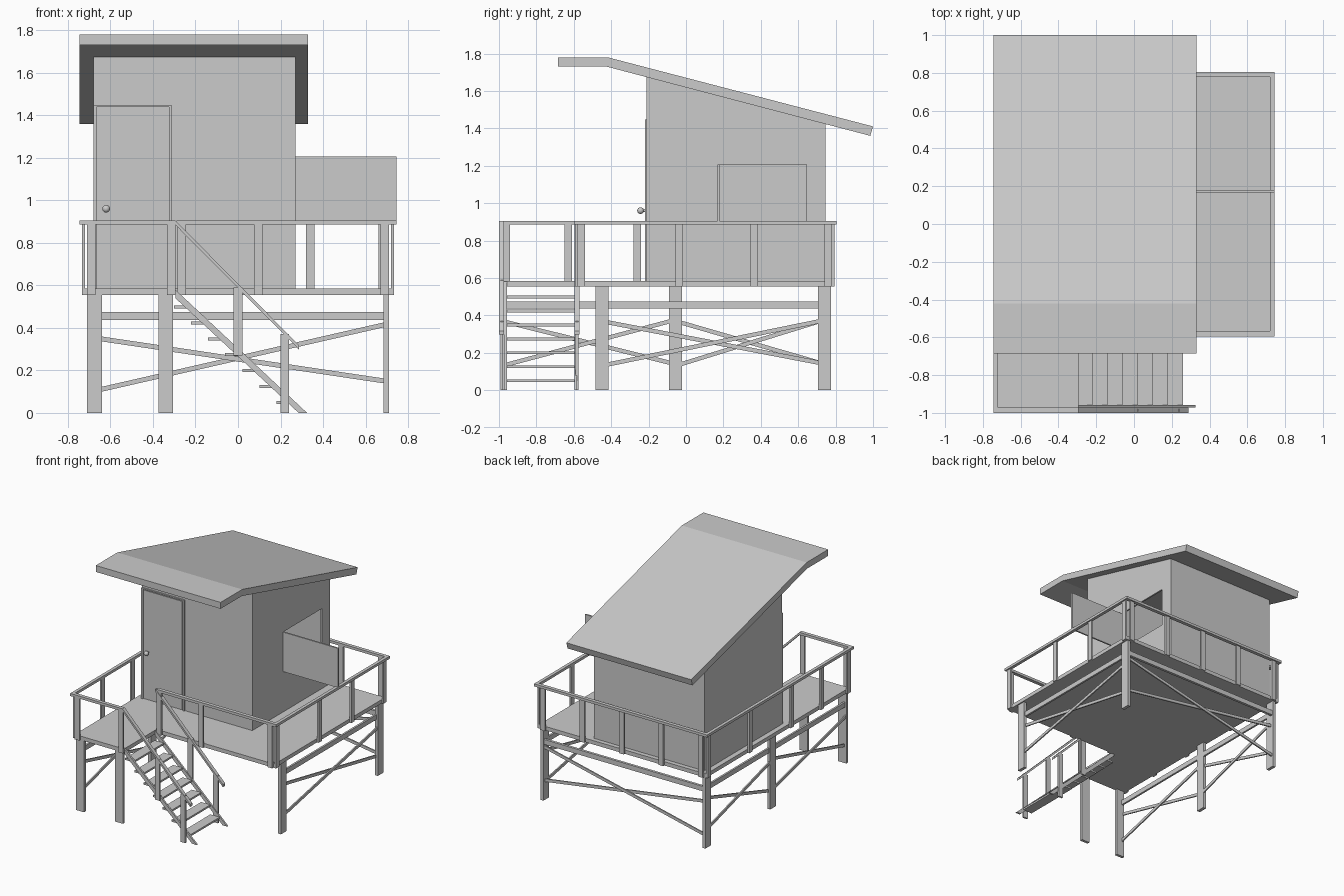
import bpy, bmesh
from mathutils import Vector

if "Cube" in bpy.data.objects:
    bpy.data.objects.remove(bpy.data.objects["Cube"], do_unlink=True)

grey = bpy.data.materials.new("plain grey")
grey.use_nodes = True
GREY = (0.6, 0.6, 0.6, 1)
grey.diffuse_color = GREY
grey.node_tree.nodes["Principled BSDF"].inputs["Base Color"].default_value = GREY


def finish(name, bm):
    bmesh.ops.recalc_face_normals(bm, faces=bm.faces)
    mesh = bpy.data.meshes.new(name)
    bm.to_mesh(mesh)
    bm.free()
    mesh.materials.append(grey)
    obj = bpy.data.objects.new(name, mesh)
    bpy.context.collection.objects.link(obj)
    return obj


def prism(name, axis, lo, hi, points):
    """Extrude a profile along x (points are y, z) or along y (points are x, z)."""
    bm = bmesh.new()
    put = (lambda p: (lo, p[0], p[1])) if axis == "x" else (lambda p: (p[0], lo, p[1]))
    face = bm.faces.new([bm.verts.new(put(p)) for p in points])
    move = Vector((hi - lo, 0, 0)) if axis == "x" else Vector((0, hi - lo, 0))
    out = bmesh.ops.extrude_face_region(bm, geom=[face])["geom"]
    bmesh.ops.translate(bm, vec=move, verts=[v for v in out if isinstance(v, bmesh.types.BMVert)])
    return finish(name, bm)


def box(name, x0, x1, y0, y1, z0, z1):
    return prism(name, "y", y0, y1, [(x0, z0), (x1, z0), (x1, z1), (x0, z1)])


def bar(name, axis, lo, hi, a, b, height):
    """Sloping board with upright ends, running from a to b."""
    h = height / 2
    return prism(name, axis, lo, hi, [(a[0], a[1] - h), (b[0], b[1] - h),
                                      (b[0], b[1] + h), (a[0], a[1] + h)])


def cut(obj, cutter):
    mod = obj.modifiers.new("cut", "BOOLEAN")
    mod.operation = "DIFFERENCE"
    mod.solver = "EXACT"
    mod.object = cutter
    with bpy.context.temp_override(object=obj, active_object=obj, selected_objects=[obj]):
        bpy.ops.object.modifier_apply(modifier=mod.name)
    bpy.data.objects.remove(cutter, do_unlink=True)


# Key levels and edges
DECK0, DECK = 0.555, 0.585
RAIL0, RAIL = 0.885, 0.905
EDGE, FRONT, BACK, LANDING, STAIR = 0.72, -0.58, 0.78, -0.98, -0.295

# Deck with the landing
box("deck", -EDGE, EDGE, FRONT, BACK, DECK0, DECK)
box("landing", -EDGE, STAIR, LANDING, FRONT, DECK0, DECK)


# Hollow cabin with a side hatch
def under_roof(y):
    return 1.73 - 0.2624 * (y + 0.425)


def cabin_profile(y0, y1, z0, drop):
    return [(y0, z0), (y1, z0), (y1, under_roof(y1) - drop), (y0, under_roof(y0) - drop)]


cabin = prism("cabin", "x", -0.68, 0.27, cabin_profile(-0.21, 0.745, DECK, 0))
cut(cabin, prism("room_cutter", "x", -0.668, 0.258, cabin_profile(-0.198, 0.733, 0.6, 0.012)))
cut(cabin, box("hatch_cutter", 0.2, 0.3, 0.18, 0.645, 0.905, 1.207))
box("open_shutter", 0.27, 0.745, 0.168, 0.18, 0.9, 1.207)

# Roof slab with a flat front canopy
prism("roof", "x", -0.745, 0.33, [(-0.685, 1.73), (-0.425, 1.73), (0.985, 1.36),
                                  (1.0, 1.41), (-0.42, 1.78), (-0.685, 1.78)])

# Door, frame and knob
box("door", -0.66, -0.33, -0.215, -0.205, 0.595, 1.432)
for side, x in (("left", -0.324), ("right", -0.68)):
    box(f"door_frame_{side}", x, x + 0.014, -0.219, -0.205, DECK, 1.447)
box("door_frame_top", -0.666, -0.324, -0.219, -0.205, 1.438, 1.447)
for name, radius, y in (("door_knob", 0.018, -0.243), ("knob_stem", 0.008, -0.222)):
    bm = bmesh.new()
    bmesh.ops.create_uvsphere(bm, u_segments=16, v_segments=10, radius=radius)
    bmesh.ops.translate(bm, vec=(-0.62, y, 0.96), verts=bm.verts)
    for f in bm.faces:
        f.smooth = True
    finish(name, bm)

# Flat top rails
box("rail_left", -0.745, -EDGE, -1.0, 0.805, RAIL0, RAIL)
box("rail_right", EDGE, 0.745, -0.595, 0.805, RAIL0, RAIL)
box("rail_back", -EDGE, EDGE, 0.777, 0.805, RAIL0, RAIL)
box("rail_front", -0.29, EDGE, -0.595, -0.567, RAIL0, RAIL)
box("rail_landing", -EDGE, STAIR, -1.0, -0.972, RAIL0, RAIL)

# Rail posts fixed to the deck edges
W, T = 0.02, 0.014


def post_x(name, x, y, z0=DECK0, z1=RAIL0):
    box(name, x - W, x + W, y, y + T, z0, z1)


def post_y(name, x, y):
    box(name, x, x + T, y - W, y + W, DECK0, RAIL0)


for x in (-0.68, -0.34, 0, 0.34, 0.68):
    post_x("back_post", x, BACK)
for x in (-0.265, 0.095, 0.69):
    post_x("front_post", x, FRONT - T)
for x in (-0.69, -0.315):
    post_x("landing_post", x, LANDING - T)
for y in (-0.56, -0.035, 0.365, 0.76):
    post_y("right_post", EDGE, y)
for y in (-0.96, -0.63, -0.26, 0.25, 0.76):
    post_y("left_post", -EDGE - T, y)

# Legs
for y in (-0.45, 0.74):
    box("right_leg", 0.685, 0.71, y - 0.035, y + 0.035, 0, DECK0)
for y in (-0.057, 0.74):
    box("left_leg", -0.71, -0.685, y - 0.035, y + 0.035, 0, DECK0)
for x in (-0.675, -0.34):
    box("landing_leg", x - 0.035, x + 0.035, -0.98, -0.958, 0, DECK0)

# Level beams under the deck
BEAM0, BEAM1 = 0.437, 0.475
box("beam_back", -0.69, 0.69, 0.75, 0.77, BEAM0, BEAM1)
box("beam_left", -0.7, -0.685, -0.96, 0.75, BEAM0, BEAM1)
box("beam_right", 0.685, 0.7, -0.45, 0.75, BEAM0, BEAM1)


# Crossed braces
def cross(name, axis, at, a, b, first, second):
    bar(name + "_falling", axis, at, at + 0.01, (a, first[0]), (b, first[1]), 0.023)
    bar(name + "_rising", axis, at + 0.01, at + 0.02, (a, second[0]), (b, second[1]), 0.023)


side_fall, side_rise = (0.365, 0.145), (0.135, 0.37)
cross("back_brace", "y", 0.745, -0.69, 0.69, (0.355, 0.15), (0.1, 0.415))
cross("right_brace", "x", 0.686, -0.43, 0.72, side_fall, side_rise)
cross("left_rear_brace", "x", -0.706, -0.04, 0.72, side_fall, side_rise)
cross("left_front_brace", "x", -0.706, -0.965, -0.08, side_fall, side_rise)

# Stairs
for i in range(7):
    x, z = -0.3 + 0.08 * i, 0.505 - 0.0747 * i
    box("stair_tread", x, x + 0.08, -0.96, -0.597, z - 0.014, z)
for y in (-0.972, -0.597):
    prism("stair_stringer", "y", y, y + 0.014,
          [(0.285, 0), (0.325, 0), (STAIR, 0.58), (STAIR, 0.54)])

# Stair handrails and their posts
for y in (-0.986, -0.583):
    bar("stair_handrail", "y", y - 0.014, y + 0.014, (STAIR, 0.895), (0.288, 0.307), 0.02)
    post_x("stair_post_upper", 0, y - 0.007, 0.27, 0.59)
    post_x("stair_post_lower", 0.22, y - 0.007, 0, 0.37)
